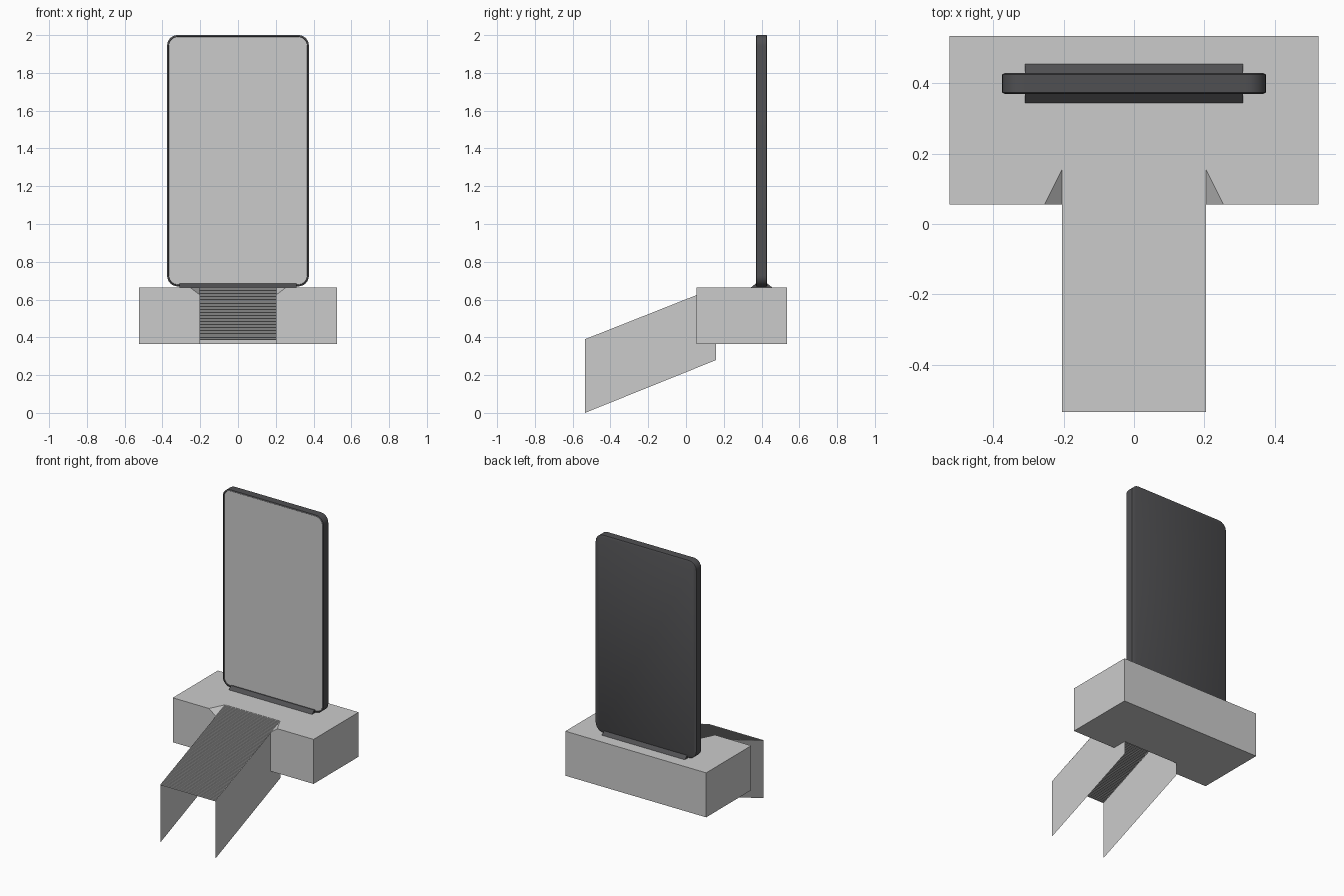
import bpy, bmesh, math

if "Cube" in bpy.data.objects:
    bpy.data.objects.remove(bpy.data.objects["Cube"])


def make_object(name, verts, faces, mat=None):
    mesh = bpy.data.meshes.new(name)
    mesh.from_pydata(verts, [], faces)
    bm = bmesh.new()
    bm.from_mesh(mesh)
    bmesh.ops.recalc_face_normals(bm, faces=bm.faces)
    bm.to_mesh(mesh)
    bm.free()
    obj = bpy.data.objects.new(name, mesh)
    bpy.context.collection.objects.link(obj)
    if mat:
        mesh.materials.append(mat)
    return obj


def mirror_x(obj):
    mod = obj.modifiers.new("Mirror", 'MIRROR')
    mod.merge_threshold = 0.0005


def smooth(obj):
    bpy.ops.object.select_all(action='DESELECT')
    obj.select_set(True)
    bpy.context.view_layer.objects.active = obj
    bpy.ops.object.shade_smooth_by_angle(angle=math.radians(30))


def rounded_loop(hx, z0, z1, r, y, seg=8):
    """Rounded rectangle in the xz plane at depth y."""
    pts = []
    corners = ((hx - r, z1 - r), (r - hx, z1 - r), (r - hx, z0 + r), (hx - r, z0 + r))
    for k, (cx, cz) in enumerate(corners):
        for i in range(seg + 1):
            a = math.pi / 2 * (k + i / seg)
            pts.append((cx + r * math.cos(a), y, cz + r * math.sin(a)))
    return pts


dark = bpy.data.materials.new("dark_casing")
dark.diffuse_color = (0.08, 0.08, 0.085, 1)
dark.use_nodes = True
dark.node_tree.nodes["Principled BSDF"].inputs["Base Color"].default_value = dark.diffuse_color

# Base block: right half with front slot and chamfered slot corner, mirrored
lo, hi = 0.365, 0.665
foot = [(0, 0.155), (0.205, 0.155), (0.205, 0.055),
        (0.525, 0.055), (0.525, 0.535), (0, 0.535)]
verts = [(x, y, lo) for x, y in foot] + [(x, y, hi) for x, y in foot]
verts[8] = (0.205, 0.055, 0.627)
verts.append((0.255, 0.055, hi))
base = make_object("base_block", verts, [
    (5, 4, 3, 2, 1, 0), (6, 7, 12, 9, 10, 11), (0, 1, 7, 6), (1, 2, 8, 7),
    (2, 3, 9, 12, 8), (7, 8, 12), (3, 4, 10, 9), (4, 5, 11, 10)])
mirror_x(base)

# Stair surface: many tiny steps forming the top of the ramp
steps, y0, y1, z0, z1 = 69, -0.535, 0.155, 0.387, 0.663
profile = [(y0, z0)]
for i in range(steps):
    z = z0 + (z1 - z0) * (i + 1) / steps
    profile += [(y0 + (y1 - y0) * i / steps, z), (y0 + (y1 - y0) * (i + 1) / steps, z)]
verts = [(s * 0.205, y, z) for y, z in profile for s in (-1, 1)]
make_object("stair_treads", verts,
            [(2 * i, 2 * i + 1, 2 * i + 3, 2 * i + 2) for i in range(len(profile) - 1)])

# Stair side walls: thin parallelogram panels
wall = make_object("stair_side", [(0.205, y0, 0), (0.205, 0.16, 0.28),
                                  (0.205, 0.16, 0.665), (0.205, y0, 0.39)], [(0, 1, 2, 3)])
mirror_x(wall)

# Upright panel casing: rounded slab with a thin rim around the recessed faces
loops = [rounded_loop(0.365, 0.68, 1.99, 0.045, 0.376),
         rounded_loop(0.367, 0.678, 1.992, 0.047, 0.37),
         rounded_loop(0.375, 0.67, 2.0, 0.055, 0.374),
         rounded_loop(0.375, 0.67, 2.0, 0.055, 0.426),
         rounded_loop(0.367, 0.678, 1.992, 0.047, 0.43)]
n = len(loops[0])
faces = [(k * n + i, k * n + (i + 1) % n, (k + 1) * n + (i + 1) % n, (k + 1) * n + i)
         for k in range(4) for i in range(n)]
faces.append(tuple(range(4 * n, 5 * n)))
casing = make_object("panel_casing", sum(loops, []), faces, dark)
smooth(casing)

# Grey screen filling the front of the casing
make_object("screen", loops[0], [tuple(range(n))[::-1]]).data.flip_normals()
screen = bpy.data.objects["screen"]
if screen.data.polygons[0].normal.y > 0:
    screen.data.flip_normals()

# Foot wedge that joins the panel to the base
section = [(0.345, 0.665), (0.455, 0.665), (0.43, 0.685), (0.37, 0.685)]
verts = [(s * 0.31, y, z) for s in (-1, 1) for y, z in section]
make_object("panel_foot", verts, [(0, 1, 2, 3), (7, 6, 5, 4)] +
            [(i, (i + 1) % 4, (i + 1) % 4 + 4, i + 4) for i in range(4)], dark)
